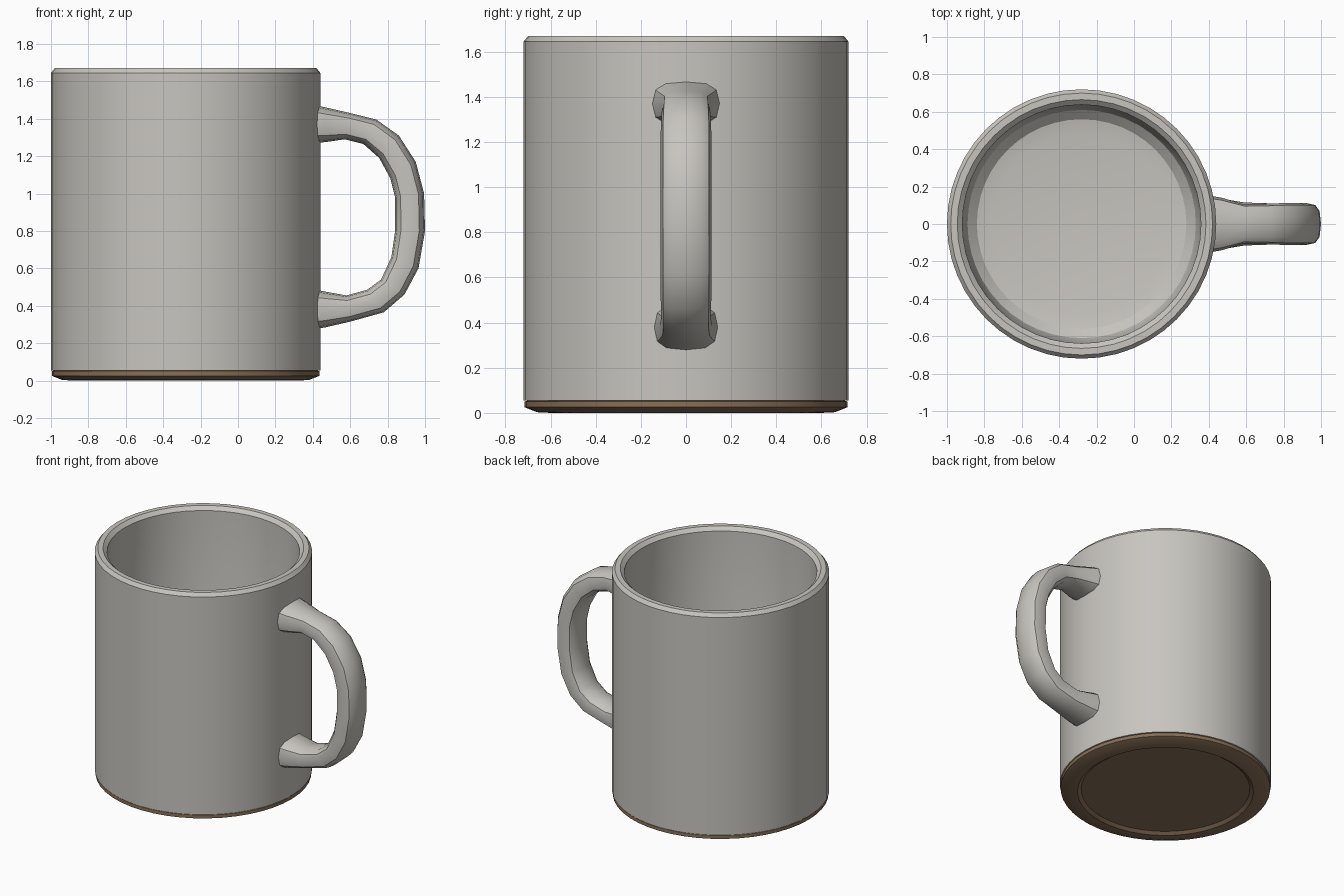
import bpy, bmesh, math
from mathutils import Vector

if "Cube" in bpy.data.objects:
    bpy.data.objects.remove(bpy.data.objects["Cube"])

CX, SEG = -0.28, 48


def material(name, rgb):
    m = bpy.data.materials.new(name)
    m.diffuse_color = (*rgb, 1)
    m.use_nodes = True
    m.node_tree.nodes["Principled BSDF"].inputs["Base Color"].default_value = m.diffuse_color
    return m


glaze = material("warm_grey_glaze", (0.58, 0.56, 0.52))
clay = material("brown_clay", (0.25, 0.16, 0.095))


def finish(name, bm, mat, angle):
    bmesh.ops.recalc_face_normals(bm, faces=bm.faces)
    me = bpy.data.meshes.new(name)
    bm.to_mesh(me)
    bm.free()
    me.materials.append(mat)
    ob = bpy.data.objects.new(name, me)
    bpy.context.collection.objects.link(ob)
    bpy.ops.object.select_all(action='DESELECT')
    ob.select_set(True)
    bpy.context.view_layer.objects.active = ob
    bpy.ops.object.shade_smooth_by_angle(angle=math.radians(angle))
    return ob


def skin(bm, rings):
    """Bridge consecutive vertex rings and cap both ends."""
    for a, b in zip(rings, rings[1:]):
        n = len(a)
        for i in range(n):
            j = (i + 1) % n
            bm.faces.new((a[i], a[j], b[j], b[i]))
    bm.faces.new(rings[0])
    bm.faces.new(rings[-1])


def lathe(name, profile, mat):
    bm = bmesh.new()
    rings = [[bm.verts.new((CX + r * math.cos(t), r * math.sin(t), z))
              for t in (2 * math.pi * i / SEG for i in range(SEG))]
             for r, z in profile]
    skin(bm, rings)
    return finish(name, bm, mat, 30)


# Cup: outer wall, chamfered rim, inner wall and rounded floor
lathe("cup_body", [(0.72, 0.055), (0.72, 1.645), (0.70, 1.67), (0.665, 1.67),
                   (0.638, 1.645), (0.632, 0.26), (0.61, 0.18),
                   (0.56, 0.135), (0.48, 0.12)], glaze)

# Unglazed base with a tapered edge and a shallow recess underneath
lathe("clay_base", [(0.70, 0.056), (0.715, 0.05), (0.715, 0.025), (0.66, 0.003),
                    (0.60, 0.0), (0.575, 0.018)], clay)

# Handle: outer xz point, inner xz point, half width in y
stations = [
    ((0.38, 1.48), (0.40, 1.27), 0.155),
    ((0.47, 1.46), (0.47, 1.275), 0.14),
    ((0.60, 1.43), (0.57, 1.29), 0.105),
    ((0.74, 1.395), (0.67, 1.265), 0.108),
    ((0.86, 1.31), (0.755, 1.19), 0.112),
    ((0.95, 1.17), (0.815, 1.08), 0.112),
    ((0.995, 1.00), (0.84, 0.98), 0.112),
    ((1.00, 0.80), (0.84, 0.80), 0.112),
    ((0.965, 0.60), (0.82, 0.66), 0.112),
    ((0.89, 0.46), (0.765, 0.54), 0.112),
    ((0.78, 0.365), (0.69, 0.485), 0.11),
    ((0.60, 0.315), (0.58, 0.455), 0.115),
    ((0.47, 0.285), (0.47, 0.475), 0.135),
    ((0.39, 0.27), (0.39, 0.49), 0.145),
]
bm = bmesh.new()
rings = []
for (ox, oz), (ix, iz), w in stations:
    outer, inner = Vector((ox, 0, oz)), Vector((ix, 0, iz))
    mid, half = (outer + inner) / 2, (outer - inner) / 2
    ring = []
    for k in range(12):
        t = 2 * math.pi * k / 12
        c, s = math.cos(t), math.sin(t)
        # rounded-rectangle cross-section
        u = math.copysign(abs(c) ** 0.7, c)
        v = math.copysign(abs(s) ** 0.7, s)
        ring.append(bm.verts.new(mid + half * u + Vector((0, w * v, 0))))
    rings.append(ring)
skin(bm, rings)
finish("handle", bm, glaze, 40)
